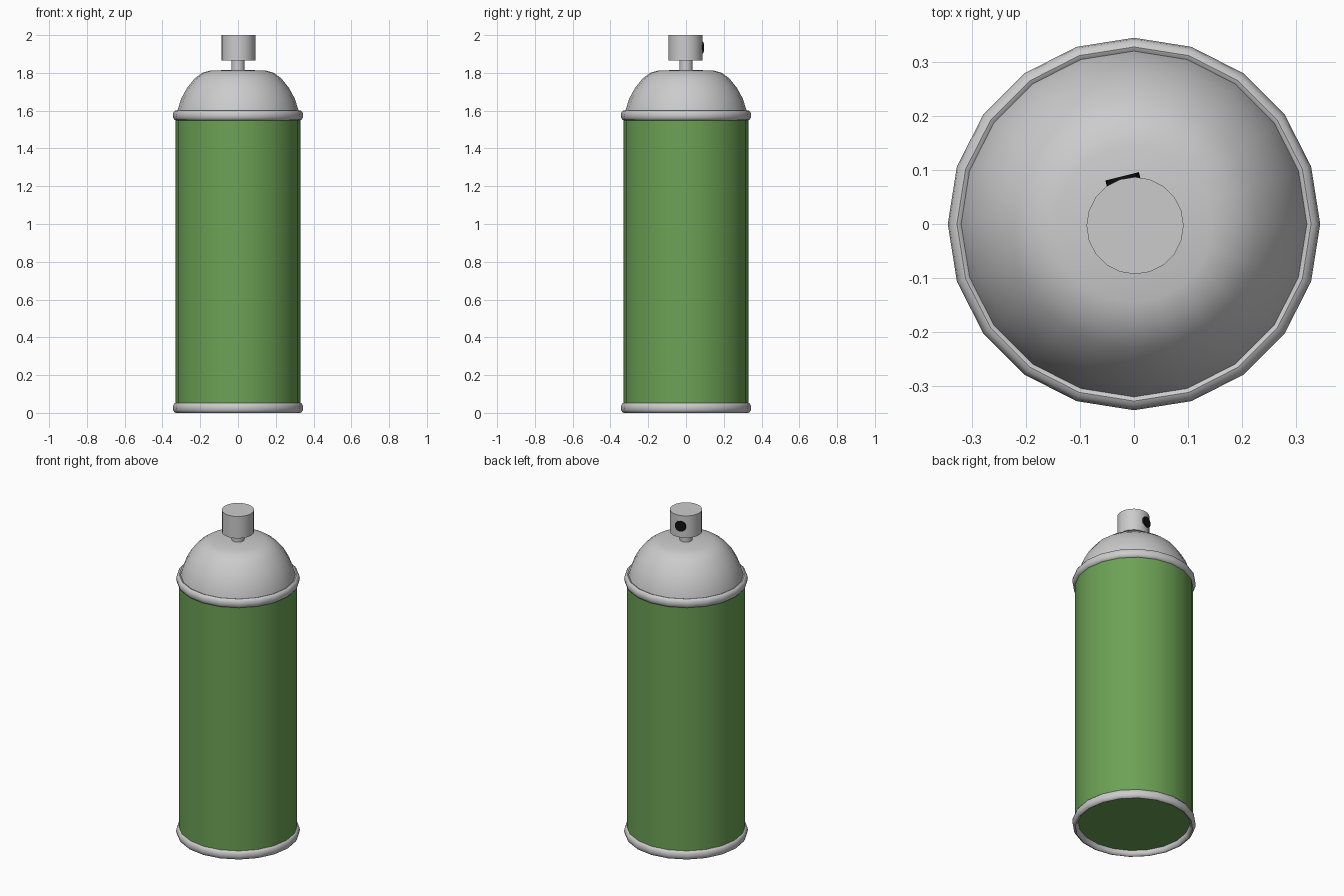
import bpy, bmesh, math
from mathutils import Matrix

if "Cube" in bpy.data.objects:
    bpy.data.objects.remove(bpy.data.objects["Cube"])

SIDES = 20


def material(name, color):
    m = bpy.data.materials.new(name)
    m.diffuse_color = color
    m.use_nodes = True
    m.node_tree.nodes["Principled BSDF"].inputs["Base Color"].default_value = m.diffuse_color
    return m


def finish(bm, name, mat=None, angle=40):
    bmesh.ops.recalc_face_normals(bm, faces=bm.faces)
    me = bpy.data.meshes.new(name)
    bm.to_mesh(me)
    bm.free()
    ob = bpy.data.objects.new(name, me)
    bpy.context.collection.objects.link(ob)
    if mat:
        me.materials.append(mat)
    bpy.ops.object.select_all(action='DESELECT')
    ob.select_set(True)
    bpy.context.view_layer.objects.active = ob
    bpy.ops.object.shade_smooth_by_angle(angle=math.radians(angle))
    return ob


def lathe(name, profile, mat=None, closed=False, sides=SIDES, center=(0, 0)):
    """Revolve (radius, z) points around the vertical axis."""
    bm = bmesh.new()
    rings = []
    for r, z in profile:
        rings.append([bm.verts.new((center[0] + r * math.cos(2 * math.pi * i / sides),
                                    center[1] + r * math.sin(2 * math.pi * i / sides), z))
                      for i in range(sides)])
    pairs = list(zip(rings, rings[1:]))
    if closed:
        pairs.append((rings[-1], rings[0]))
    else:
        bm.faces.new(rings[0])
        bm.faces.new(rings[-1])
    for a, b in pairs:
        for i in range(sides):
            j = (i + 1) % sides
            bm.faces.new((a[i], a[j], b[j], b[i]))
    return finish(bm, name, mat)


def rim(name, z):
    """Rolled metal seam with an oval section."""
    section = [(0.328 + 0.017 * math.cos(t * math.pi / 6),
                z + 0.027 * math.sin(t * math.pi / 6)) for t in range(12)]
    return lathe(name, section, closed=True)


green = material("green paint", (0.15, 0.36, 0.09, 1))
black = material("black", (0.005, 0.005, 0.005, 1))

# can body and its two seams
lathe("can_body", [(0.33, 0.03), (0.33, 1.575)], green)
rim("bottom_rim", 0.027)
rim("top_rim", 1.575)

# domed shoulder
lathe("dome", [(0.325, 1.575), (0.318, 1.61), (0.30, 1.665), (0.27, 1.72),
               (0.23, 1.77), (0.19, 1.80), (0.145, 1.813), (0.03, 1.815)])

# valve stem and spray button
lathe("valve_stem", [(0.035, 1.80), (0.035, 1.88)])
lathe("spray_button", [(0.09, 1.865), (0.09, 2.0)], center=(0.002, -0.003))

# nozzle hole: thin disc on the back of the button
a = math.radians(104)
bm = bmesh.new()
bmesh.ops.create_cone(bm, cap_ends=True, segments=20, radius1=0.032, radius2=0.032, depth=0.02,
                      matrix=Matrix.Translation((0.081 * math.cos(a), 0.081 * math.sin(a), 1.935))
                      @ Matrix.Rotation(a, 4, 'Z') @ Matrix.Rotation(math.pi / 2, 4, 'Y'))
finish(bm, "nozzle_hole", black)
